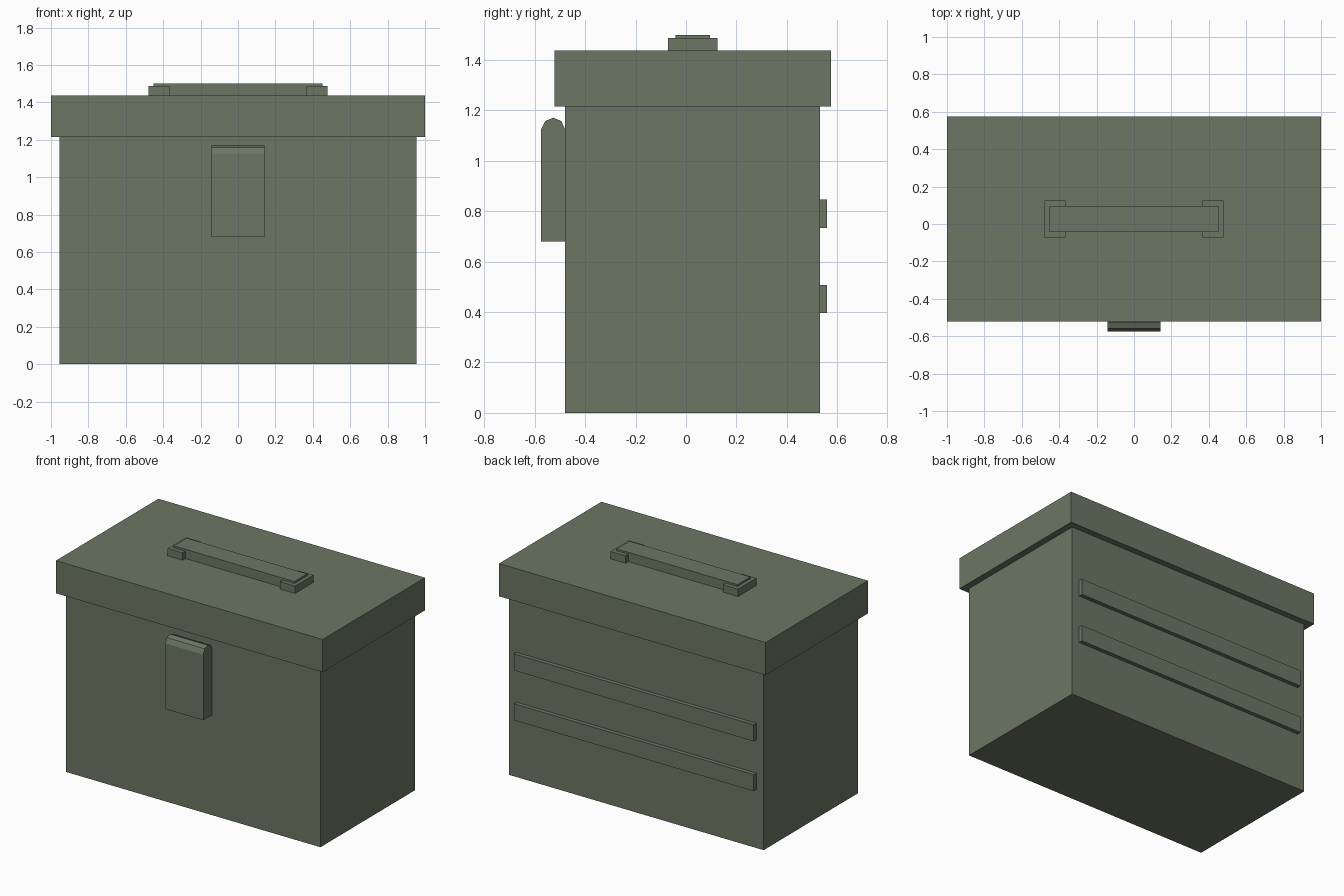
import bpy
import bmesh
from mathutils import Matrix, Vector

cube = bpy.data.objects.get("Cube")
if cube:
    bpy.data.objects.remove(cube, do_unlink=True)

# Single painted-metal colour
olive = bpy.data.materials.new("olive_green_paint")
olive.use_nodes = True
colour = (0.15, 0.18, 0.127, 1.0)
olive.diffuse_color = colour
bsdf = olive.node_tree.nodes["Principled BSDF"]
bsdf.inputs["Base Color"].default_value = colour
bsdf.inputs["Roughness"].default_value = 0.8


def finish(name, bm):
    bmesh.ops.recalc_face_normals(bm, faces=bm.faces)
    mesh = bpy.data.meshes.new(name)
    bm.to_mesh(mesh)
    bm.free()
    mesh.materials.append(olive)
    obj = bpy.data.objects.new(name, mesh)
    bpy.context.collection.objects.link(obj)
    return obj


def box(name, x, y, z):
    """Box from (min, max) ranges on each axis."""
    low, high = (Vector(c) for c in zip(x, y, z))
    bm = bmesh.new()
    bmesh.ops.create_cube(bm, size=1.0, matrix=Matrix.Translation((low + high) / 2)
                          @ Matrix.Diagonal((high - low).to_4d()))
    return finish(name, bm)


def extrude_profile(name, profile, half_width):
    """Extrude a (y, z) outline symmetrically along x."""
    bm = bmesh.new()
    face = bm.faces.new([bm.verts.new((-half_width, y, z)) for y, z in profile])
    result = bmesh.ops.extrude_face_region(bm, geom=[face])
    verts = [g for g in result["geom"] if isinstance(g, bmesh.types.BMVert)]
    bmesh.ops.translate(bm, verts=verts, vec=(2 * half_width, 0, 0))
    # Keep the starting cap so the extrusion is closed
    if not face.is_valid or len(bm.faces) < len(profile) + 2:
        bmesh.ops.holes_fill(bm, edges=bm.edges, sides=0)
    return finish(name, bm)


# Main container and overhanging lid
box("container_body", (-0.955, 0.955), (-0.48, 0.532), (0, 1.215))
box("lid", (-1, 1), (-0.522, 0.575), (1.215, 1.437))

# Carrying handle with a bracket at each end
box("handle_bar", (-0.453, 0.453), (-0.042, 0.096), (1.437, 1.5))
for side, x in (("right", (-0.478, -0.365)), ("left", (0.365, 0.478))):
    box(side + "_handle_bracket", x, (-0.071, 0.125), (1.437, 1.487))

# Front latch with a faceted rounded top
extrude_profile("front_latch", [
    (-0.48, 0.68), (-0.575, 0.68), (-0.575, 1.125), (-0.559, 1.158),
    (-0.527, 1.171), (-0.495, 1.158), (-0.48, 1.125)], 0.142)

# Stiffening ribs across the back
for name, z in (("lower", (0.396, 0.508)), ("upper", (0.734, 0.846))):
    box(name + "_back_rib", (-0.9, 0.9), (0.532, 0.56), z)
